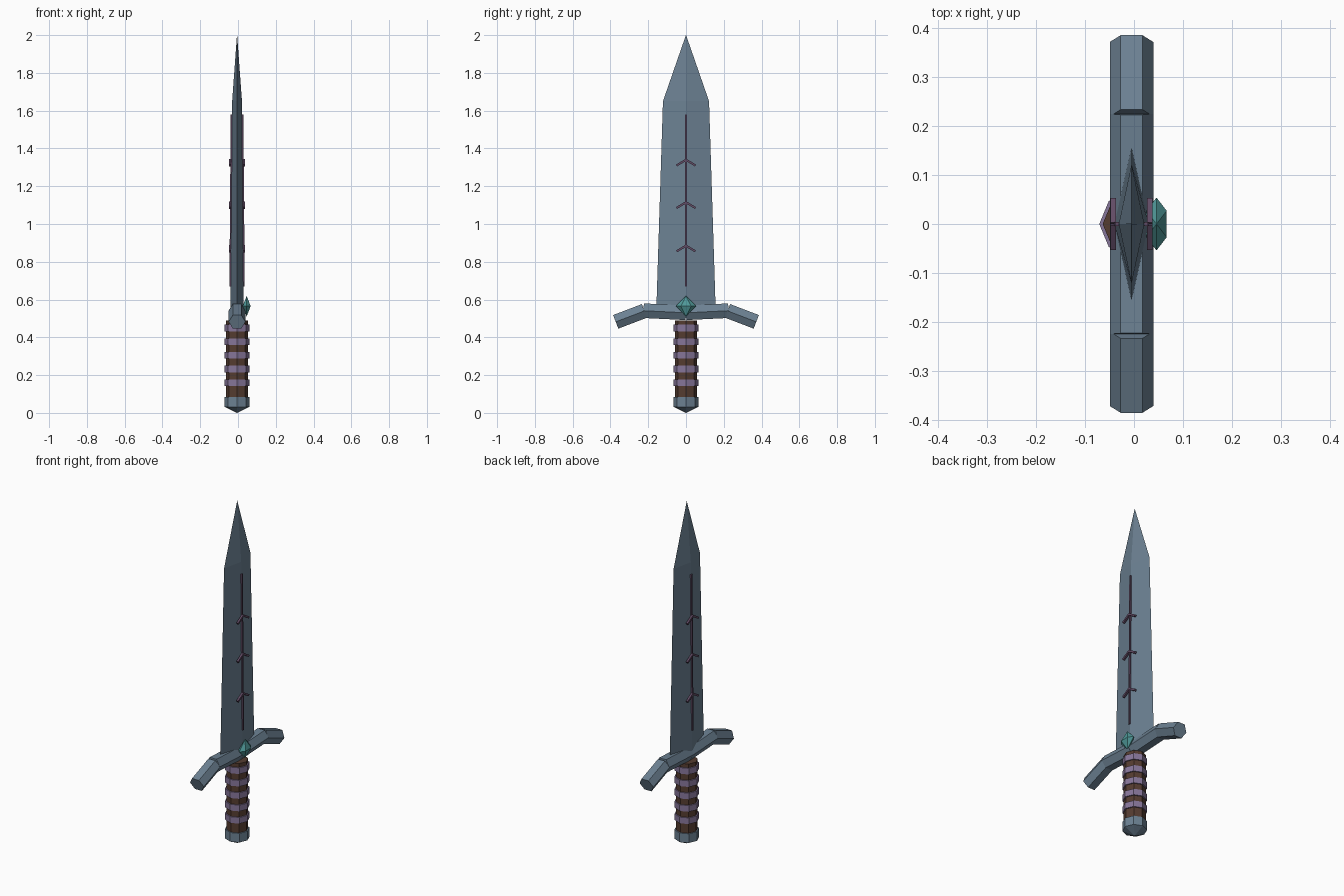
import bpy, bmesh, math
from mathutils import Vector, Matrix

if "Cube" in bpy.data.objects:
    bpy.data.objects.remove(bpy.data.objects["Cube"])

CX = -0.005  # the weapon axis sits slightly off centre because of the gem


def material(name, rgb):
    m = bpy.data.materials.new(name)
    m.diffuse_color = (*rgb, 1)
    m.use_nodes = True
    m.node_tree.nodes["Principled BSDF"].inputs["Base Color"].default_value = m.diffuse_color
    return m


STEEL = material("steel", (0.15, 0.22, 0.29))
LEATHER = material("leather", (0.09, 0.045, 0.03))
MAUVE = material("mauve", (0.24, 0.18, 0.32))
TEAL = material("teal", (0.08, 0.32, 0.32))
VEIN = material("vein", (0.12, 0.07, 0.13))


def make(name, bm, mat):
    bmesh.ops.recalc_face_normals(bm, faces=bm.faces)
    me = bpy.data.meshes.new(name)
    bm.to_mesh(me)
    bm.free()
    me.materials.append(mat)
    ob = bpy.data.objects.new(name, me)
    bpy.context.collection.objects.link(ob)
    return ob


def loft(name, rings, mat):
    """Skin a list of equal-length point rings and cap both ends."""
    bm = bmesh.new()
    vs = [[bm.verts.new(p) for p in r] for r in rings]
    n = len(rings[0])
    for a, b in zip(vs, vs[1:]):
        for i in range(n):
            j = (i + 1) % n
            bm.faces.new((a[i], a[j], b[j], b[i]))
    bm.faces.new(vs[0])
    bm.faces.new(vs[-1])
    bmesh.ops.remove_doubles(bm, verts=bm.verts, dist=1e-5)
    return make(name, bm, mat)


def octagon(r, z):
    return [(CX + r * math.cos(i * math.pi / 4), r * math.sin(i * math.pi / 4), z)
            for i in range(8)]


def prism(name, a, b, sides, r, mat):
    """Bar from a to b in a plane of constant-ish x; first vertex points along x."""
    a, b = Vector(a), Vector(b)
    d = (b - a).normalized()
    u = Vector((1, 0, 0))
    u = (u - d * u.dot(d)).normalized()
    v = d.cross(u)
    off = math.pi / 4 if sides == 4 else 0
    ang = [off + 2 * math.pi * i / sides for i in range(sides)]
    rings = [[p + (u * math.cos(t) + v * math.sin(t)) * r for t in ang] for p in (a, b)]
    return loft(name, rings, mat)


# Blade: diamond section tapering to a point
loft("blade", [[(CX + t, 0, z), (CX, w, z), (CX - t, 0, z), (CX, -w, z)]
               for z, w, t in ((0.55, 0.157, 0.035), (1.65, 0.122, 0.026), (2.0, 0.0005, 0.0005))],
     STEEL)

# Veins and chevron branches on both blade faces
for s, side in ((1, "right"), (-1, "left")):
    prism("blade_vein_" + side, (CX + s * 0.036, 0, 0.67), (CX + s * 0.029, 0, 1.58),
          4, 0.0065, VEIN)
    for k, z in enumerate((0.885, 1.115, 1.34)):
        for m in (1, -1):
            prism(f"vein_branch_{side}_{k}", (CX + s * 0.037, 0, z),
                  (CX + s * 0.037, m * 0.05, z - 0.03), 4, 0.008, VEIN)

# Guard: hexagonal bars, mirrored, with drooping ends
for m in (1, -1):
    prism("guard_inner", (CX, 0, 0.53), (CX, m * 0.225, 0.541), 6, 0.0445, STEEL)
    prism("guard_end", (CX, m * 0.22, 0.54), (CX, m * 0.372, 0.482), 6, 0.0445, STEEL)

# Grip with raised wrap bands
loft("grip", [octagon(0.059, 0.06), octagon(0.059, 0.49)], LEATHER)
for z in (0.16, 0.232, 0.305, 0.377, 0.45):
    loft("grip_band", [octagon(0.066, z - 0.018), octagon(0.066, z + 0.018)], MAUVE)

# Pommel with pointed underside
loft("pommel", [octagon(0.0005, 0), octagon(0.066, 0.032), octagon(0.066, 0.085)], STEEL)

# Gem: flattened six-sided double cone
bm = bmesh.new()
bmesh.ops.create_uvsphere(bm, u_segments=6, v_segments=2, radius=1,
                          matrix=Matrix.Translation((0.046, 0, 0.565))
                          @ Matrix.Diagonal((0.024, 0.054, 0.055, 1)))
make("gem", bm, TEAL)
